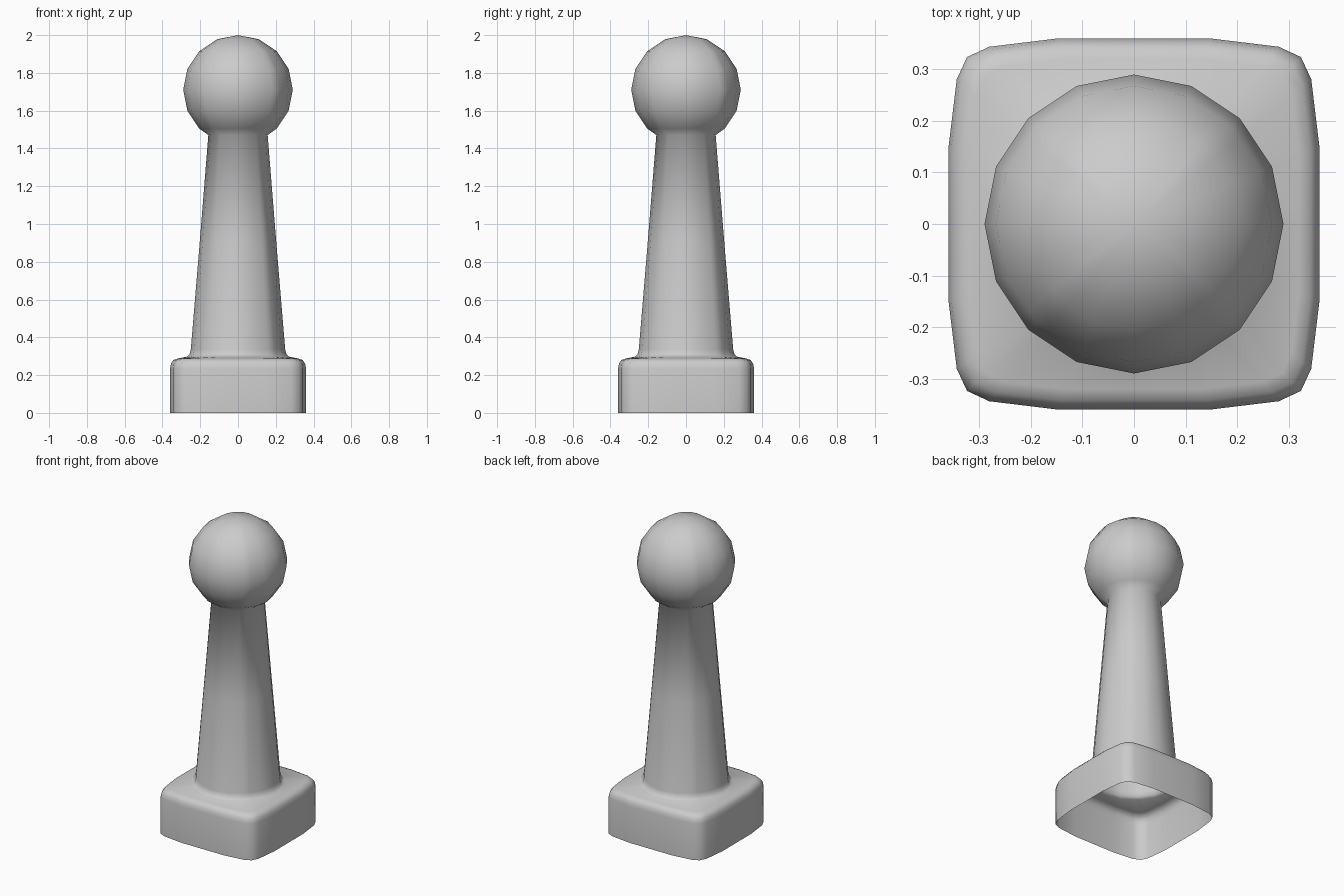
import bpy, bmesh
from math import cos, sin, radians, pi, atan2, degrees

if "Cube" in bpy.data.objects:
    bpy.data.objects.remove(bpy.data.objects["Cube"])

# Rounded-square outline of the base, one quadrant (24 points in total)
QUAD = [(0.36, 0), (0.36, 0.149), (0.344, 0.281), (0.324, 0.324), (0.281, 0.344), (0.149, 0.36)]


def turn(points):
    """Repeat a quadrant around z."""
    out = []
    for q in range(4):
        for x, y in points:
            for _ in range(q):
                x, y = -y, x
            out.append((x, y))
    return out


SQUARE = turn(QUAD)


def square_ring(scale, z):
    return [(x * scale, y * scale, z) for x, y in SQUARE]


def round_ring(r, z):
    """16-sided ring sampled in the same directions as the base outline."""
    pts = []
    for x, y in SQUARE:
        a = atan2(y, x)
        step = pi / 8
        off = (a % step) - step / 2
        if abs(abs(off) - step / 2) < 0.01:
            d = r
        else:
            d = r * cos(step / 2) / cos(off)
        pts.append((d * cos(a), d * sin(a), z))
    return pts


# Base block, open underneath
rings = [square_ring(1, 0), square_ring(1, 0.235), square_ring(0.985, 0.262),
         square_ring(0.95, 0.28), square_ring(0.89, 0.288)]
# Fillet and tapered column
rings += [round_ring(0.272, 0.297), round_ring(0.257, 0.309), round_ring(0.25, 0.335),
          round_ring(0.203, 0.9), round_ring(0.157, 1.471)]
# Ball head
R, CZ = 0.29, 1.71
for deg in (-45, -22.5, 0, 22.5, 45, 67.5):
    rings.append(round_ring(R * cos(radians(deg)), CZ + R * sin(radians(deg))))

bm = bmesh.new()
loops = [[bm.verts.new(p) for p in ring] for ring in rings]
n = len(SQUARE)
for lo, hi in zip(loops, loops[1:]):
    for i in range(n):
        j = (i + 1) % n
        bm.faces.new((lo[i], lo[j], hi[j], hi[i]))
tip = bm.verts.new((0, 0, CZ + R))
for i in range(n):
    bm.faces.new((loops[-1][i], loops[-1][(i + 1) % n], tip))
for f in bm.faces:
    f.smooth = True

mesh = bpy.data.meshes.new("pawn_post")
bm.to_mesh(mesh)
bm.free()
post = bpy.data.objects.new("ball_topped_post", mesh)
bpy.context.collection.objects.link(post)
